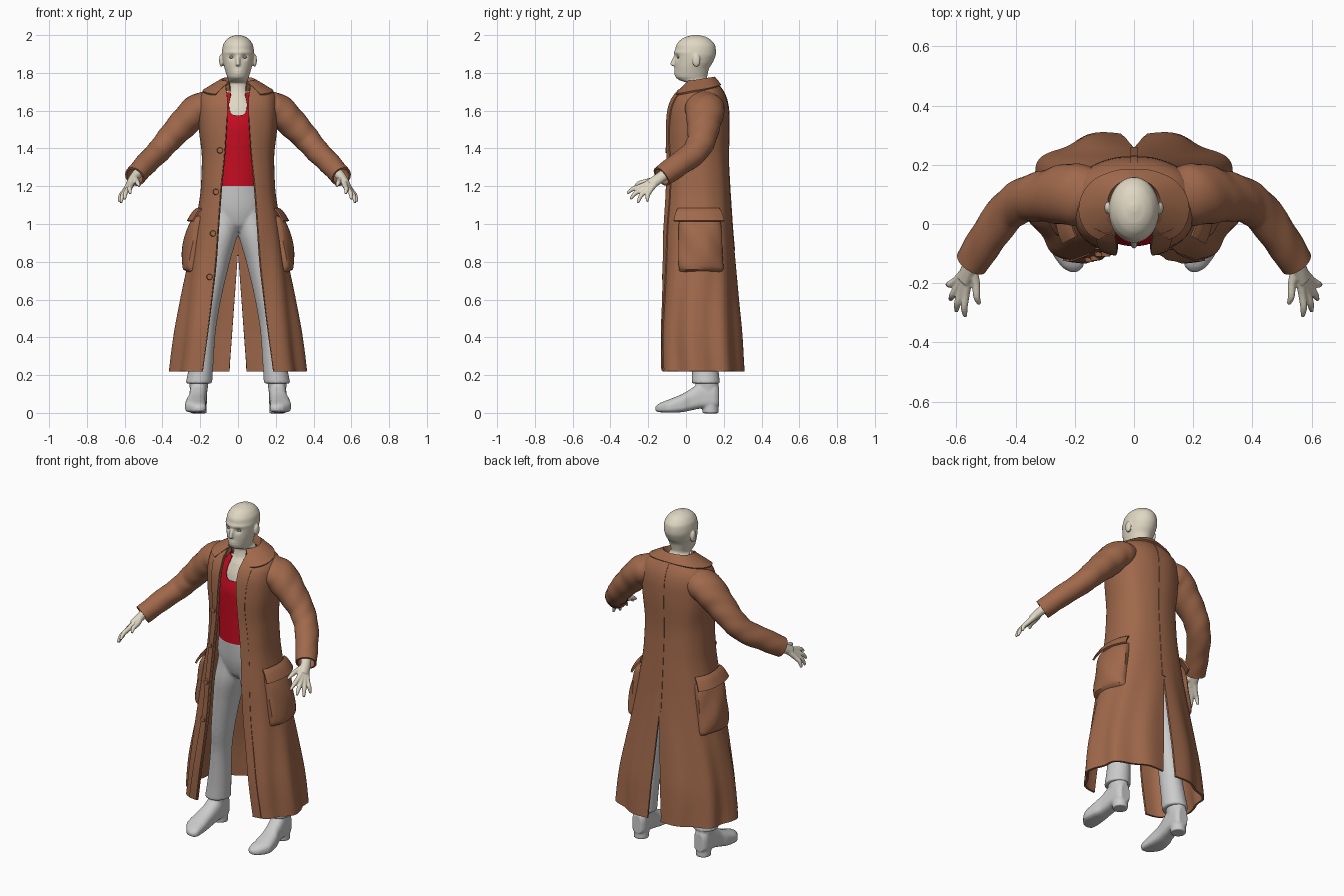
import bpy, bmesh, math
from math import sin, cos, pi
from mathutils import Vector, Matrix

if "Cube" in bpy.data.objects:
    bpy.data.objects.remove(bpy.data.objects["Cube"], do_unlink=True)


def material(name, rgb):
    m = bpy.data.materials.new(name)
    m.use_nodes = True
    m.diffuse_color = (*rgb, 1)
    m.node_tree.nodes["Principled BSDF"].inputs["Base Color"].default_value = (*rgb, 1)
    return m


LEATHER = material("brown leather", (0.35, 0.14, 0.07))
SKIN = material("pale skin", (0.74, 0.68, 0.55))
RED = material("red cloth", (0.56, 0.004, 0.015))
GREY = material("light grey cloth", (0.6, 0.6, 0.6))
EYE = material("grey eye", (0.3, 0.31, 0.33))


def clamp(v):
    return min(max(v, 0.0), 1.0)


def spline(rows, t):
    """Monotone cubic through rows keyed by their first value."""
    last = len(rows) - 1
    t = min(max(t, rows[0][0]), rows[last][0])
    i = max(k for k in range(last) if rows[k][0] <= t)
    h = rows[i + 1][0] - rows[i][0]
    s = (t - rows[i][0]) / h
    out = []
    for c in range(1, len(rows[0])):
        def slope(k):
            return (rows[k + 1][c] - rows[k][c]) / (rows[k + 1][0] - rows[k][0])

        def tangent(k):
            if k == 0 or k == last:
                return slope(min(k, last - 1))
            a, b = slope(k - 1), slope(k)
            return 2 * a * b / (a + b) if a * b > 0 else 0.0

        e = s * s * (3 - 2 * s)
        out.append(rows[i][c] * (1 - e) + rows[i + 1][c] * e
                   + h * s * (1 - s) * ((1 - s) * tangent(i) - s * tangent(i + 1)))
    return out


def grid(bm, point, nu, nv, wrap=False, cap=False):
    """Surface from point(u, v); wrap closes it in u, cap fills the ends."""
    cols = nu if wrap else nu + 1
    rows = [[bm.verts.new(point(i / nu, j / nv)) for i in range(cols)] for j in range(nv + 1)]
    for lo, hi in zip(rows, rows[1:]):
        for i in range(nu):
            k = (i + 1) % cols
            bm.faces.new((lo[i], lo[k], hi[k], hi[i]))
    if cap:
        bm.faces.new(rows[0])
        bm.faces.new(rows[-1])


def rings(bm, table, nu=40, nv=40, shape=None):
    """Closed stack of level ovals; rows are z, centre x, centre y, radius x, radius y."""
    def point(u, v):
        z = table[0][0] + v * (table[-1][0] - table[0][0])
        cx, cy, rx, ry = spline(table, z)
        p = Vector((cx + rx * sin(2 * pi * u), cy - ry * cos(2 * pi * u), z))
        return shape(p) if shape else p
    grid(bm, point, nu, nv, True, True)


def tube(bm, pts, nu=12, nv=16, cap=True, ripple=0.0):
    """Swept oval; points are x, y, z, radius up, radius across."""
    table = [(k, *p) for k, p in enumerate(pts)]
    top = len(pts) - 1

    def point(u, v):
        x, y, z, a, b = spline(table, v * top)
        d = Vector(spline(table, v * top + .05)[:3]) - Vector(spline(table, v * top - .05)[:3])
        d.normalize()
        up = Vector((0, 1, 0)).cross(d).normalized()
        side = d.cross(up)
        w = 1 + ripple * sin(v * 40 + 4 * sin(2 * pi * u))
        return Vector((x, y, z)) + w * (up * a * cos(2 * pi * u) + side * b * sin(2 * pi * u))
    grid(bm, point, nu, nv, True, cap)


def ball(bm, centre, size):
    bmesh.ops.create_uvsphere(bm, u_segments=20, v_segments=12, radius=1,
                              matrix=Matrix.Translation(centre) @ Matrix.Diagonal((*size, 1)))


def finish(bm, name, mat, mirror=False, thick=0, voxel=0, soften=3):
    bmesh.ops.recalc_face_normals(bm, faces=bm.faces)
    me = bpy.data.meshes.new(name)
    bm.to_mesh(me)
    bm.free()
    ob = bpy.data.objects.new(name, me)
    bpy.context.collection.objects.link(ob)
    me.materials.append(mat)
    for f in me.polygons:
        f.use_smooth = True
    if mirror:
        ob.modifiers.new("Mirror", 'MIRROR')
    if voxel:
        r = ob.modifiers.new("Blend", 'REMESH')
        r.mode, r.voxel_size, r.use_smooth_shade = 'VOXEL', voxel, True
        s = ob.modifiers.new("Soften", 'SMOOTH')
        s.factor, s.iterations = 0.5, soften
    if thick:
        s = ob.modifiers.new("Thickness", 'SOLIDIFY')
        s.thickness, s.offset = thick, 0
    if not voxel:
        e = ob.modifiers.new("Crisp edges", 'EDGE_SPLIT')
        e.split_angle = math.radians(45)
    return ob


# Coat: z, centre y, radius x, radius y, half width of the front opening
COAT = [(.22, .078, .35, .225, .19), (.4, .075, .33, .22, .165), (.6, .07, .295, .205, .14),
        (.8, .065, .255, .19, .115), (1, .06, .22, .178, .1), (1.2, .06, .19, .165, .085),
        (1.35, .06, .185, .158, .07), (1.5, .062, .2, .16, .06), (1.6, .065, .205, .155, .055),
        (1.66, .07, .2, .14, .055), (1.7, .075, .175, .118, .06), (1.735, .078, .12, .09, .065),
        (1.755, .075, .09, .075, .065)]
POWER = 2.4


def coat(t, z, off=0.0):
    cy, rx, ry, _ = spline(COAT, z)
    fold = 1 + (.005 + .03 * clamp((1 - z) / .7)) * sin(9 * t + 1.5 * sin(4 * z))

    def square(v):
        return math.copysign(abs(v) ** (2 / POWER), v)
    return Vector(((rx + off) * fold * square(sin(t)), cy - (ry + off) * fold * square(cos(t)), z))


def angle_at(x, z):
    return math.asin(clamp(x / spline(COAT, z)[1]) ** (POWER / 2))


def opening(z):
    return spline(COAT, z)[3]


def coat_patch(name, start, end, z0, z1, off, nu, nv, thick):
    """Half patch lying on the coat between two angles, mirrored."""
    def point(u, v):
        z = z0 + v * (z1 - z0)
        a, b = start(z), end(z)
        return coat(a + u * (b - a), z, off(u, v))
    bm = bmesh.new()
    grid(bm, point, nu, nv)
    return finish(bm, name, LEATHER, mirror=True, thick=thick)


coat_patch("coat_body", lambda z: angle_at(opening(z), z),
           lambda z: pi - angle_at(.045 * clamp((.85 - z) / .6), z),
           .22, 1.755, lambda u, v: 0, 70, 70, .012)
coat_patch("front_plackets", lambda z: angle_at(opening(z), z),
           lambda z: angle_at(opening(z) + .04 + .025 * clamp((z - 1.45) / .2), z),
           .225, 1.71, lambda u, v: .008, 6, 60, .008)
coat_patch("back_seam", lambda z: pi - angle_at(.012, z), lambda z: pi,
           .86, 1.73, lambda u, v: .006, 2, 40, .006)

# Cargo pockets with flaps
coat_patch("side_pockets", lambda z: 1.1, lambda z: 2.2, .75, 1.04,
           lambda u, v: .045 * (abs(sin(pi * u) * sin(pi * v)) ** .3) + .004 * sin(9 * u + 7 * v),
           24, 24, .008)
coat_patch("pocket_flaps", lambda z: 1.06, lambda z: 2.18, 1.015, 1.08,
           lambda u, v: .01 + .038 * (1 - v) ** .6, 20, 6, .01)


# Turned-down collar
def collar(u, v):
    t = .55 + u * (pi - .55)
    f = (1 + cos(t)) / 2
    inner = Vector((.075 * sin(t), .075 - .068 * cos(t), 1.73 - .03 * f))
    crest = Vector((.09 * sin(t), .075 - .078 * cos(t), 1.775 - .025 * f))
    outer = coat(t, 1.735 - .055 * f, .014)
    return inner.lerp(crest, v * 2) if v <= .5 else crest.lerp(outer, v * 2 - 1)


bm = bmesh.new()
grid(bm, collar, 30, 6)
finish(bm, "collar", LEATHER, mirror=True, thick=.01)

# Sleeves
bm = bmesh.new()
tube(bm, [(.13, .1, 1.635, .07, .085), (.21, .1, 1.605, .08, .1), (.285, .095, 1.535, .074, .086),
          (.36, .085, 1.455, .064, .072), (.42, .05, 1.385, .058, .065),
          (.49, -.04, 1.315, .054, .06), (.548, -.13, 1.25, .05, .055)],
     28, 50, cap=False, ripple=.02)
finish(bm, "sleeves", LEATHER, mirror=True, thick=.01)

# Buttons on one front edge
bm = bmesh.new()
for z in (1.39, 1.17, .95, .72):
    p = coat(angle_at(opening(z) + .02, z), z, .016)
    bmesh.ops.create_cone(bm, cap_ends=True, segments=16, radius1=.017, radius2=.014, depth=.014,
                          matrix=Matrix.Translation((-p.x, p.y, z)) @ Matrix.Rotation(pi / 2, 4, 'X'))
finish(bm, "buttons", LEATHER)


# Head, neck and upper chest
def face(p):
    if p.y < .03:
        for x in (-.033, .033):
            p.y += .012 * math.exp(-((p.x - x) ** 2 + (p.z - 1.883) ** 2) / .00022)
        p.y -= .005 * math.exp(-((p.z - 1.908) / .01) ** 2)
        p.y -= .006 * math.exp(-(p.x / .025) ** 2 - ((p.z - 1.803) / .014) ** 2)
        p.y += .004 * math.exp(-(p.x / .025) ** 2 - ((p.z - 1.803) / .003) ** 2)
    return p


bm = bmesh.new()
rings(bm, [(1.5, 0, .065, .15, .13), (1.6, 0, .065, .14, .11), (1.66, 0, .068, .1, .09),
           (1.7, 0, .068, .068, .068), (1.745, 0, .066, .06, .06), (1.762, 0, .04, .052, .076),
           (1.78, 0, .028, .058, .084), (1.82, 0, .031, .07, .09), (1.86, 0, .042, .08, .102),
           (1.9, 0, .049, .085, .109), (1.94, 0, .051, .081, .105), (1.97, 0, .051, .066, .085),
           (1.99, 0, .052, .042, .055), (2.001, 0, .053, .01, .012)], 72, 110, face)
tube(bm, [(0, -.045, 1.9, .011, .009), (0, -.064, 1.865, .011, .012), (0, -.068, 1.842, .012, .017)])
ball(bm, (0, -.067, 1.845), (.011, .013, .01))
for side in (-1, 1):
    ball(bm, (side * .088, .055, 1.866), (.012, .021, .034))
finish(bm, "head_and_neck", SKIN, voxel=.004, soften=3)

bm = bmesh.new()
ball(bm, (.033, -.038, 1.883), (.014, .01, .007))
finish(bm, "eyes", EYE, mirror=True)

# Hands: every finger runs from the wrist over a knuckle to its tip
WRIST = Vector((.552, -.14, 1.243))
FINGERS = [((.568, -.235, 1.2), (.57, -.312, 1.162)), ((.582, -.228, 1.186), (.6, -.295, 1.132)),
           ((.594, -.213, 1.177), (.62, -.255, 1.112)), ((.602, -.193, 1.174), (.63, -.205, 1.118)),
           ((.533, -.205, 1.225), (.522, -.27, 1.2))]
bm = bmesh.new()
tube(bm, [(.5, -.06, 1.3, .03, .034), (.552, -.14, 1.243, .025, .03), (.575, -.19, 1.21, .02, .03)])
for knuckle, tip in FINGERS:
    k, t = Vector(knuckle), Vector(tip)
    bend = k.lerp(t, .55) + Vector((.004, -.004, .006))
    tube(bm, [(*WRIST, .018, .018), (*k, .014, .015), (*bend, .012, .012), (*t, .007, .007)])
finish(bm, "hands", SKIN, mirror=True, voxel=.004, soften=2)

# Tank top with a scooped neckline
SHIRT = [(1.2, .06, .14, .128), (1.35, .06, .14, .13), (1.5, .065, .157, .138),
         (1.6, .065, .147, .118), (1.66, .068, .107, .098), (1.7, .068, .076, .076)]


def shirt(u, v):
    t = 2 * pi * u
    neck = 1.575 + .12 * clamp(abs(sin(t)) * .13 / .058) ** 4
    if cos(t) < 0:
        neck = 1.695
    z = 1.2 + v * (neck - 1.2)
    cy, rx, ry = spline(SHIRT, z)
    return Vector((rx * sin(t), cy - ry * cos(t), z))


bm = bmesh.new()
grid(bm, shirt, 96, 30, True)
finish(bm, "tank_top", RED, thick=.004)

# Trousers
bm = bmesh.new()
rings(bm, [(.155, .207, .105, .07, .075), (.25, .195, .1, .064, .07), (.45, .172, .085, .056, .066),
           (.6, .15, .07, .06, .076), (.8, .115, .06, .072, .09), (.95, .085, .055, .083, .1),
           (1.05, .07, .06, .08, .1), (1.15, .06, .06, .07, .1)])
rings(bm, [(.96, 0, .06, .05, .06), (1, 0, .06, .12, .095), (1.1, 0, .06, .158, .12),
           (1.215, 0, .06, .142, .13)])
finish(bm, "trousers", GREY, mirror=True, voxel=.008, soften=4)

# Boots: y, centre x, half width, top, bottom
FOOT = [(-.162, .204, .012, .032, .012), (-.145, .208, .036, .048, .004), (-.08, .225, .056, .075, .001),
        (-.02, .223, .052, .1, .004), (.03, .215, .046, .13, .014), (.09, .21, .046, .17, .024),
        (.15, .208, .044, .17, .024), (.174, .207, .03, .14, .034)]


def foot(u, v):
    y = FOOT[0][0] + v * (FOOT[-1][0] - FOOT[0][0])
    cx, w, hi, lo = spline(FOOT, y)
    s, c = sin(2 * pi * u), cos(2 * pi * u)
    flat = .4 if s < 0 else .9
    return Vector((cx + w * math.copysign(abs(c) ** .8, c),
                   y, (hi + lo) / 2 + (hi - lo) / 2 * math.copysign(abs(s) ** flat, s)))


bm = bmesh.new()
grid(bm, foot, 32, 40, True, True)
rings(bm, [(.1, .208, .115, .044, .056), (.18, .207, .11, .052, .062), (.24, .2, .105, .05, .058)], 28, 10)
rings(bm, [(-.002, .208, .13, .042, .042), (.05, .208, .128, .043, .044)], 28, 4)
finish(bm, "boots", GREY, mirror=True, voxel=.006, soften=2)
